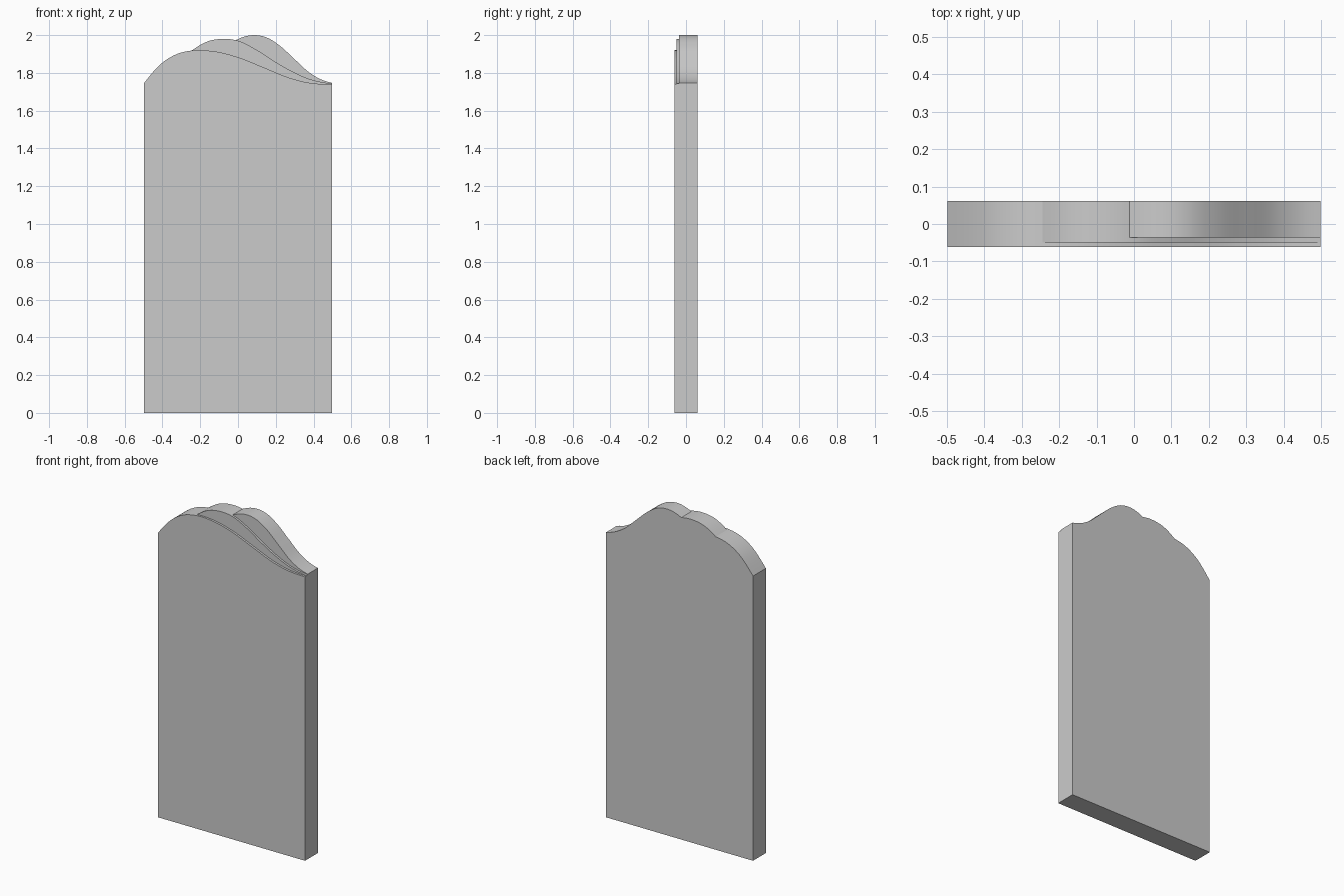
import bpy, bmesh, math

if "Cube" in bpy.data.objects:
    bpy.data.objects.remove(bpy.data.objects["Cube"])

HALF_W = 0.498
Y_FRONT, Y_MID, Y_REAR, Y_BACK = -0.062, -0.049, -0.036, 0.062

# top outlines (x, z) of the three overlapping waves, front to back
WAVE_FRONT = [(-0.498, 1.745), (-0.41, 1.846), (-0.33, 1.897), (-0.245, 1.918), (-0.15, 1.917),
              (0.0, 1.883), (0.14, 1.827), (0.275, 1.773), (0.38, 1.747), (0.498, 1.740)]
WAVE_MID = [(-0.245, 1.918), (-0.175, 1.961), (-0.085, 1.98), (0.0, 1.970), (0.09, 1.927),
            (0.195, 1.860), (0.30, 1.801), (0.38, 1.767), (0.498, 1.743)]
WAVE_REAR = [(-0.012, 1.973), (0.037, 1.993), (0.09, 2.0), (0.155, 1.986), (0.22, 1.945),
             (0.30, 1.872), (0.38, 1.800), (0.445, 1.763), (0.498, 1.747)]


def height(points, x):
    """Smooth cubic through the outline points; zero left of its start."""
    if x < points[0][0] - 1e-9:
        return 0.0
    n = len(points)

    def slope(i):
        if i == 0 or i == n - 1:
            j = 1 if i == 0 else n - 2
            chord = (points[j][1] - points[i][1]) / (points[j][0] - points[i][0])
            return 1.5 * chord - 0.5 * slope(j)
        (xa, za), (xb, zb), (xc, zc) = points[i - 1:i + 2]
        d0, d1 = (zb - za) / (xb - xa), (zc - zb) / (xc - xb)
        return (d0 * (xc - xb) + d1 * (xb - xa)) / (xc - xa)

    i = max(k for k in range(n - 1) if points[k][0] <= x + 1e-9)
    (x0, z0), (x1, z1) = points[i], points[i + 1]
    h = x1 - x0
    t = (x - x0) / h
    return (z0 * (2*t**3 - 3*t**2 + 1) + slope(i) * h * (t**3 - 2*t**2 + t)
            + z1 * (3*t**2 - 2*t**3) + slope(i + 1) * h * (t**3 - t**2))


# columns across the width, with exact columns where a wave begins
xs = [-HALF_W + 2 * HALF_W * i / 80 for i in range(81)]
starts = (WAVE_MID[0][0], WAVE_REAR[0][0])
xs = sorted([x for x in xs if all(abs(x - s) > 0.004 for s in starts)] + list(starts))

# loft one stepped cross-section along x
bm = bmesh.new()
rings = []
for x in xs:
    h1 = height(WAVE_FRONT, x)
    h2 = max(h1, height(WAVE_MID, x))
    h3 = max(h2, height(WAVE_REAR, x))
    section = [(Y_FRONT, 0), (Y_FRONT, h1), (Y_MID, h1), (Y_MID, h2),
               (Y_REAR, h2), (Y_REAR, h3), (Y_BACK, h3), (Y_BACK, 0)]
    rings.append([bm.verts.new((x, y, z)) for y, z in section])
for a, b in zip(rings, rings[1:]):
    for k in range(8):
        m = (k + 1) % 8
        bm.faces.new((a[k], b[k], b[m], a[m]))
bm.faces.new(rings[0])
bm.faces.new(rings[-1][::-1])

# close the steps where two waves share a height
bmesh.ops.remove_doubles(bm, verts=bm.verts, dist=1e-6)
bmesh.ops.recalc_face_normals(bm, faces=bm.faces)

mesh = bpy.data.meshes.new("wave_top_slab")
bm.to_mesh(mesh)
bm.free()
slab = bpy.data.objects.new("wave_top_slab", mesh)
bpy.context.collection.objects.link(slab)

# smooth the curved tops, keep the step edges crisp
bpy.context.view_layer.objects.active = slab
slab.select_set(True)
bpy.ops.object.shade_smooth_by_angle(angle=math.radians(20))
